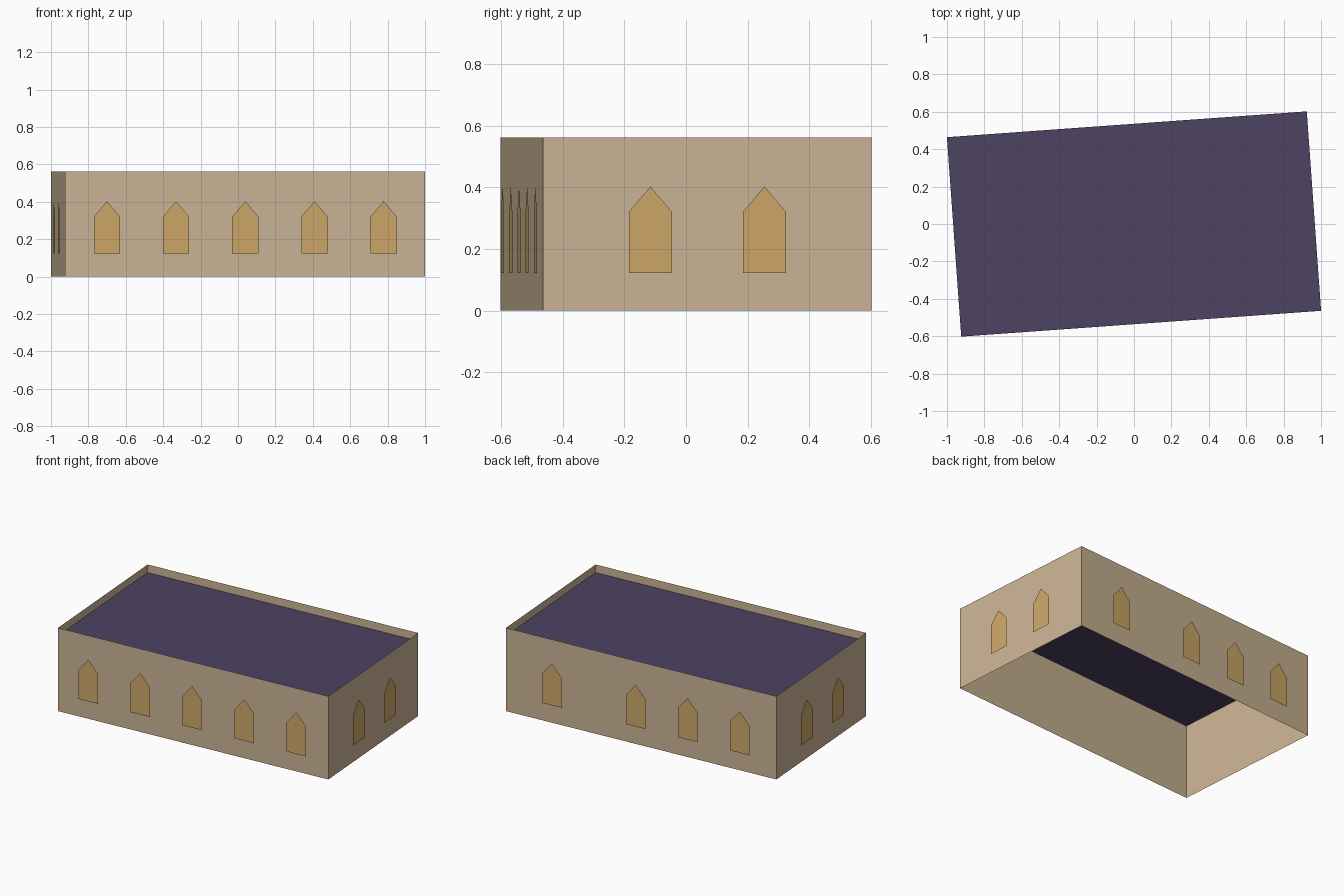
import bpy
import bmesh
from math import radians, pi
from mathutils import Matrix, Vector

cube = bpy.data.objects.get("Cube")
if cube:
    bpy.data.objects.remove(cube, do_unlink=True)

LENGTH, DEPTH, HEIGHT = 1.929, 1.069, 0.562
ROOF_Z = 0.508
GAP = 0.009
TURN = Matrix.Rotation(radians(4.1), 4, 'Z')


def material(name, rgb):
    linear = [((c / 255 + 0.055) / 1.055) ** 2.4 for c in rgb] + [1]
    mat = bpy.data.materials.new(name)
    mat.use_nodes = True
    mat.diffuse_color = linear
    mat.node_tree.nodes["Principled BSDF"].inputs["Base Color"].default_value = linear
    return mat


def build(name, bm, mat):
    mesh = bpy.data.meshes.new(name)
    bm.to_mesh(mesh)
    bm.free()
    mesh.materials.append(mat)
    obj = bpy.data.objects.new(name, mesh)
    obj.matrix_world = TURN
    bpy.context.collection.objects.link(obj)
    return obj


stone = material("sandstone", (204, 181, 150))
glass = material("amber glass", (206, 168, 105))
slate = material("purple slate", (77, 66, 97))

# Walls: an open box without top or bottom
bm = bmesh.new()
bmesh.ops.create_cube(bm, size=1)
bmesh.ops.scale(bm, vec=(LENGTH, DEPTH, HEIGHT), verts=bm.verts)
bmesh.ops.translate(bm, vec=(0, 0, HEIGHT / 2), verts=bm.verts)
caps = [f for f in bm.faces if abs(f.normal.z) > 0.5]
bmesh.ops.delete(bm, geom=caps, context='FACES_ONLY')
build("walls", bm, stone)

# Flat roof, sunk below the parapet
bm = bmesh.new()
bmesh.ops.create_grid(bm, x_segments=1, y_segments=1, size=0.5)
bmesh.ops.scale(bm, vec=(LENGTH, DEPTH, 1), verts=bm.verts)
bmesh.ops.translate(bm, vec=(0, 0, ROOF_Z), verts=bm.verts)
build("roof", bm, slate)

# Pointed windows: one profile repeated along each wall
PROFILE = [(-0.07, 0.122), (0.07, 0.122), (0.07, 0.32), (0, 0.403), (-0.07, 0.32)]


def windows(name, angle, distance, centres):
    bm = bmesh.new()
    spin = Matrix.Rotation(angle, 4, 'Z')
    for centre in centres:
        bm.faces.new([bm.verts.new(spin @ Vector((centre + u, -distance - GAP, z)))
                      for u, z in PROFILE])
    build(name, bm, glass)


STEP = 0.371
windows("front_windows", 0, DEPTH / 2, [STEP * i for i in range(-2, 3)])
windows("back_windows", pi, DEPTH / 2, [-0.63, -0.033, STEP - 0.033, 2 * STEP - 0.033])
for side, angle in (("left", pi / 2), ("right", -pi / 2)):
    windows(side + "_windows", angle, LENGTH / 2, [-STEP / 2, STEP / 2])
